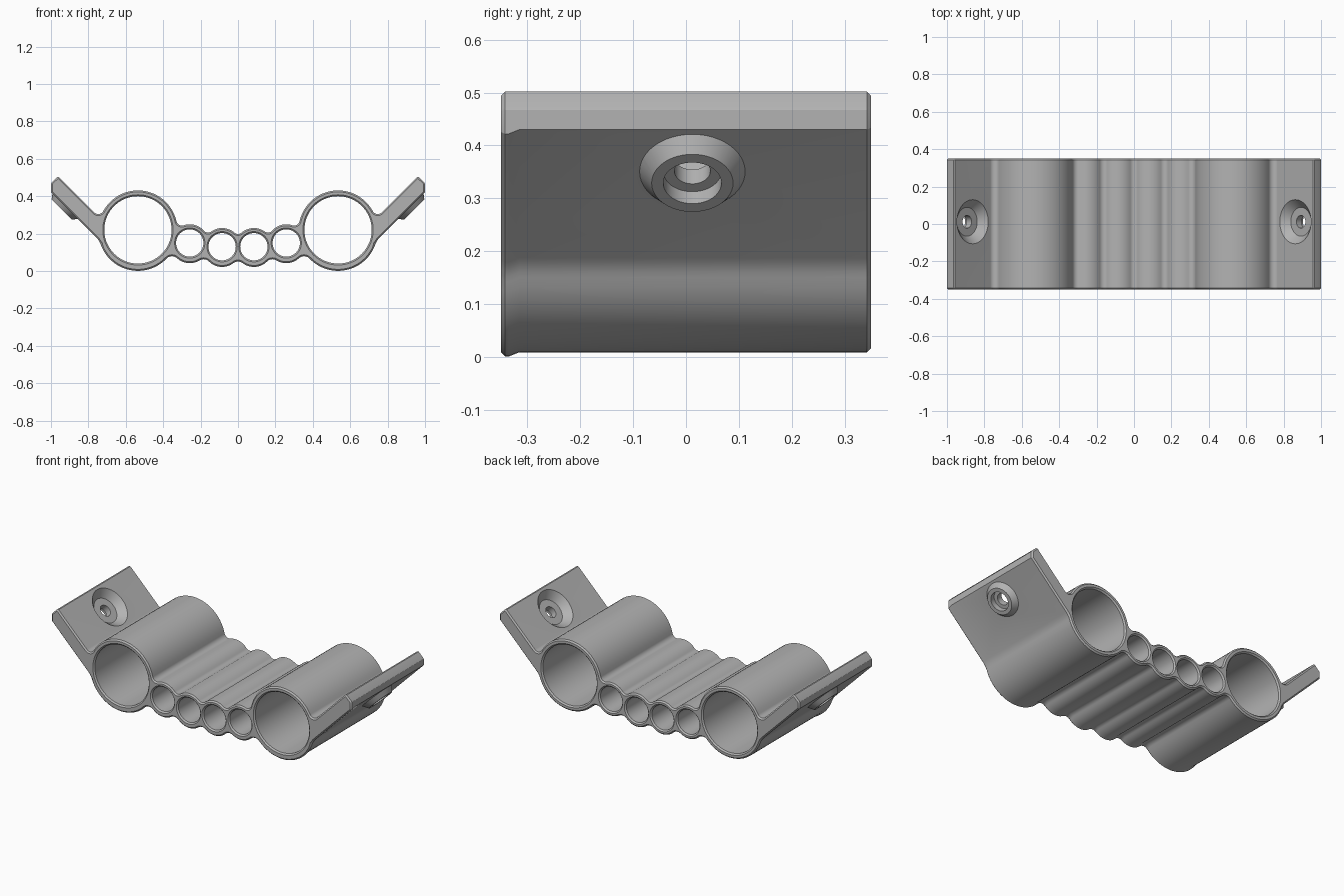
import bpy, bmesh
from math import atan2, cos, sin, pi, tau, sqrt
from mathutils import Vector as V, Matrix

if "Cube" in bpy.data.objects:
    bpy.data.objects.remove(bpy.data.objects["Cube"])

HALF = 0.35          # half length of the holder
RIM = 0.008          # chamfer on the end rims
# tubes of the right half: centre, outer radius, bore radius
TUBES = [(V((0.085, 0.13)), 0.1, 0.073),
         (V((0.258, 0.15)), 0.1, 0.073),
         (V((0.535, 0.22)), 0.211, 0.18)]
N = V((1, -1)) / sqrt(2)   # wing's underside direction
T = V((1, 1)) / sqrt(2)    # wing's slope direction

mat = bpy.data.materials.new("grey plastic")
mat.use_nodes = True
GREY = (0.45, 0.45, 0.45, 1)
mat.diffuse_color = GREY
mat.node_tree.nodes["Principled BSDF"].inputs["Base Color"].default_value = GREY


def add_object(name, mesh):
    ob = bpy.data.objects.new(name, mesh)
    bpy.context.collection.objects.link(ob)
    mesh.materials.clear()
    mesh.materials.append(mat)
    return ob


def arc(c, p, q):
    """Points of the short arc about c from p to q, without q."""
    a = atan2(p.y - c.y, p.x - c.x)
    sweep = (atan2(q.y - c.y, q.x - c.x) - a + pi) % tau - pi
    n = max(3, int(abs(sweep) / 0.09))
    r = (p - c).length
    return [c + r * V((cos(a + sweep * i / n), sin(a + sweep * i / n))) for i in range(n)]


def fillet(c1, r1, c2, r2, f, side):
    """Centre of a fillet of radius f touching two circles."""
    d = c2 - c1
    a = ((r1 + f) ** 2 - (r2 + f) ** 2 + d.length_squared) / (2 * d.length)
    h = sqrt((r1 + f) ** 2 - a * a)
    d.normalize()
    return c1 + d * a + V((-d.y, d.x)) * h * side


def contour(side, f, wing_f, wing_line):
    """Half outline from the middle to the wing, above (1) or below (-1)."""
    first = TUBES[0][0]
    centres = [fillet(V((-first.x, first.y)), TUBES[0][1], first, TUBES[0][1], f, side)]
    joints = [centres[0] - V((0, side * f))]
    for i, (c, r, _) in enumerate(TUBES):
        if i < 2:
            nxt = fillet(c, r, TUBES[i + 1][0], TUBES[i + 1][1], f, side)
        else:
            off = (wing_line - c.x + c.y) / sqrt(2) - side * wing_f
            nxt = c + N * off + T * sqrt((r + wing_f) ** 2 - off * off)
        for f_centre in (centres[-1], nxt):
            joints.append(c + (f_centre - c).normalized() * r)
        centres += [c, nxt]
    joints.append(centres[-1] + N * side * wing_f)
    pts = []
    for c, p, q in zip(centres, joints, joints[1:]):
        pts += arc(c, p, q)
    return pts + [joints[-1]]


# outline with square-cut wing tips, mirrored
tip = [V((1, 0.43)), V((1, 0.467)), V((0.996, 0.473)), V((0.966, 0.502)), V((0.957, 0.502))]
half = contour(-1, 0.04, 0.1, 0.57) + tip + contour(1, 0.03, 0.03, 0.455)[::-1]
outline = half + [V((-p.x, p.y)) for p in half[-2:0:-1]]
bores = [(V((s * c.x, c.y)), r) for c, _, r in TUBES for s in (-1, 1)]

curve = bpy.data.curves.new("holder_profile", "CURVE")
curve.dimensions = "2D"
curve.fill_mode = "BOTH"
curve.extrude = HALF - RIM
curve.bevel_depth = RIM
curve.bevel_resolution = 0
curve.offset = -RIM


def add_loop(points):
    s = curve.splines.new("POLY")
    s.points.add(len(points) - 1)
    for sp, p in zip(s.points, points):
        sp.co = (p.x, p.y, 0, 1)
    s.use_cyclic_u = True


add_loop(outline)
for c, r in bores:
    n = 72 if r > 0.1 else 48
    add_loop([c + r * V((cos(tau * i / n), sin(tau * i / n))) for i in range(n)])

profile = bpy.data.objects.new("holder_profile", curve)
bpy.context.collection.objects.link(profile)
bpy.context.view_layer.update()
mesh = bpy.data.meshes.new_from_object(
    profile.evaluated_get(bpy.context.evaluated_depsgraph_get()))
bpy.data.objects.remove(profile)

# clean up the body and flare the front lower edge slightly
bm = bmesh.new()
bm.from_mesh(mesh)
bm.transform(Matrix.Rotation(pi / 2, 4, "X"))
bmesh.ops.remove_doubles(bm, verts=bm.verts, dist=0.0002)
for y in (-0.315, -0.335):
    bmesh.ops.bisect_plane(bm, geom=bm.verts[:] + bm.edges[:] + bm.faces[:],
                           plane_co=(0, y, 0), plane_no=(0, 1, 0))
bmesh.ops.recalc_face_normals(bm, faces=bm.faces)
bm.normal_update()
lower = [v for v in bm.verts if v.co.y < -0.33 and v.normal.z < -0.15
         and all((V((v.co.x, v.co.z)) - c).length > r + 0.012 for c, r in bores)]
for v in lower:
    v.co.z -= 0.008
bm.to_mesh(mesh)
bm.free()
body = add_object("holder_body", mesh)


def lathe(name, rings, side):
    """Solid of revolution on the screw axis; rings are (radius, depth)."""
    bm = bmesh.new()
    loops = []
    axis = V((side * N.x, 0, N.y))
    u, w = V((0, 1, 0)), V((side * T.x, 0, T.y))
    origin = V((side * 0.863, 0.012, 0.408))
    for r, d in rings:
        loops.append([bm.verts.new(origin + axis * d + r * (u * cos(tau * i / 48) + w * sin(tau * i / 48)))
                      for i in range(48)])
    for a, b in zip(loops, loops[1:]):
        for i in range(48):
            j = (i + 1) % 48
            bm.faces.new((a[i], a[j], b[j], b[i]))
    bm.faces.new(loops[0])
    bm.faces.new(loops[-1])
    bmesh.ops.recalc_face_normals(bm, faces=bm.faces)
    me = bpy.data.meshes.new(name)
    bm.to_mesh(me)
    bm.free()
    ob = add_object(name, me)
    ob.hide_render = True
    return ob


def combine(tool, operation):
    m = body.modifiers.new(operation, "BOOLEAN")
    m.object, m.operation, m.solver = tool, operation, "EXACT"
    bpy.ops.object.modifier_apply(modifier=m.name)
    bpy.data.objects.remove(tool)


bpy.ops.object.select_all(action="DESELECT")
body.select_set(True)
bpy.context.view_layer.objects.active = body

# screw seats: boss below, countersink above, hole and recess through
for side in (-1, 1):
    combine(lathe("screw_boss", [(0.1, 0.05), (0.1, 0.081), (0.077, 0.112)], side), "UNION")
    combine(lathe("screw_cutter", [(0.1375, -0.02), (0.077, 0.042), (0.034, 0.042),
                                   (0.034, 0.08), (0.055, 0.08), (0.055, 0.16)], side), "DIFFERENCE")

bpy.ops.object.shade_smooth_by_angle(angle=0.5)
